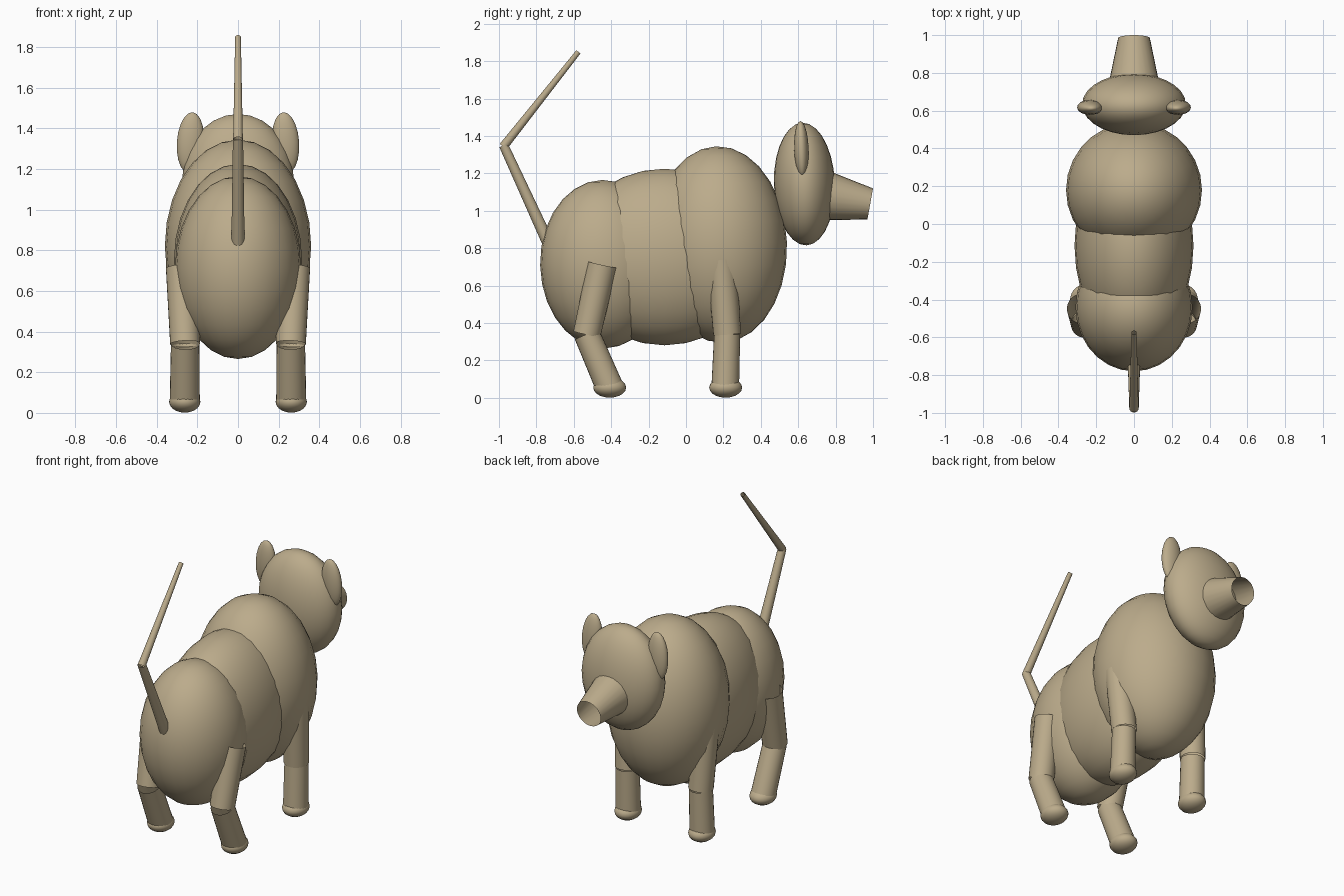
import bpy
import math
from mathutils import Vector

if "Cube" in bpy.data.objects:
    bpy.data.objects.remove(bpy.data.objects["Cube"], do_unlink=True)

tan = bpy.data.materials.new("tan_hide")
tan.use_nodes = True
TAN = (0.50, 0.41, 0.26, 1)
tan.diffuse_color = TAN
tan.node_tree.nodes["Principled BSDF"].inputs["Base Color"].default_value = TAN


def finish(name):
    ob = bpy.context.object
    ob.name = name
    ob.data.materials.append(tan)
    bpy.ops.object.shade_smooth_by_angle(angle=math.radians(50))
    return ob


def ellipsoid(name, centre, radii, tilt=(0, 0), rings=14):
    """Sphere with upright poles, tilted by degrees about x and y."""
    bpy.ops.mesh.primitive_uv_sphere_add(
        segments=28, ring_count=rings, radius=1, location=centre,
        rotation=(math.radians(tilt[0]), math.radians(tilt[1]), 0))
    bpy.context.object.scale = radii
    return finish(name)


def tube(name, start, end, r_start, r_end):
    """Open tapered tube between two points."""
    a, b = Vector(start), Vector(end)
    bpy.ops.mesh.primitive_cone_add(
        vertices=24, radius1=r_start, radius2=r_end, depth=(b - a).length,
        end_fill_type='NOTHING', location=(a + b) / 2)
    ob = bpy.context.object
    ob.rotation_euler = (b - a).to_track_quat('Z', 'Y').to_euler()
    return finish(name)


# Body
ellipsoid("rump", (0, -0.44, 0.715), (0.31, 0.34, 0.45), (1, 0))
ellipsoid("belly", (0, -0.115, 0.753), (0.315, 0.52, 0.472))
ellipsoid("chest", (0, 0.18, 0.82), (0.36, 0.36, 0.525), (2, 0))

# Head
ellipsoid("head", (0, 0.633, 1.143), (0.275, 0.163, 0.328), (2, 0))
tube("snout", (0, 0.69, 1.09), (0, 0.985, 1.037), 0.145, 0.084)

# Tail
tube("tail_base", (0, -0.70, 0.75), (0, -0.975, 1.35), 0.034, 0.025)
tube("tail_tip", (0, -0.977, 1.343), (0, -0.575, 1.85), 0.024, 0.014)

# Ears and legs, mirrored left and right
for side, s in (("left", 1), ("right", -1)):
    ellipsoid(f"{side}_ear", (s * 0.234, 0.617, 1.33), (0.067, 0.039, 0.15),
              (2, -s * 4), rings=10)
    # hip, knee and ankle as (y, z)
    for pos, hip, knee, ankle in (
            ("rear", (-0.447, 0.713), (-0.53, 0.34), (-0.41, 0.06)),
            ("front", (0.19, 0.74), (0.22, 0.34), (0.21, 0.06))):
        tube(f"{pos}_{side}_thigh", (s * 0.275, *hip), (s * 0.26, *knee), 0.08, 0.074)
        tube(f"{pos}_{side}_shin", (s * 0.26, *knee), (s * 0.262, *ankle), 0.07, 0.074)
        ellipsoid(f"{pos}_{side}_foot", (s * 0.262, ankle[0] + 0.002, 0.055),
                  (0.077, 0.088, 0.054), rings=10)
